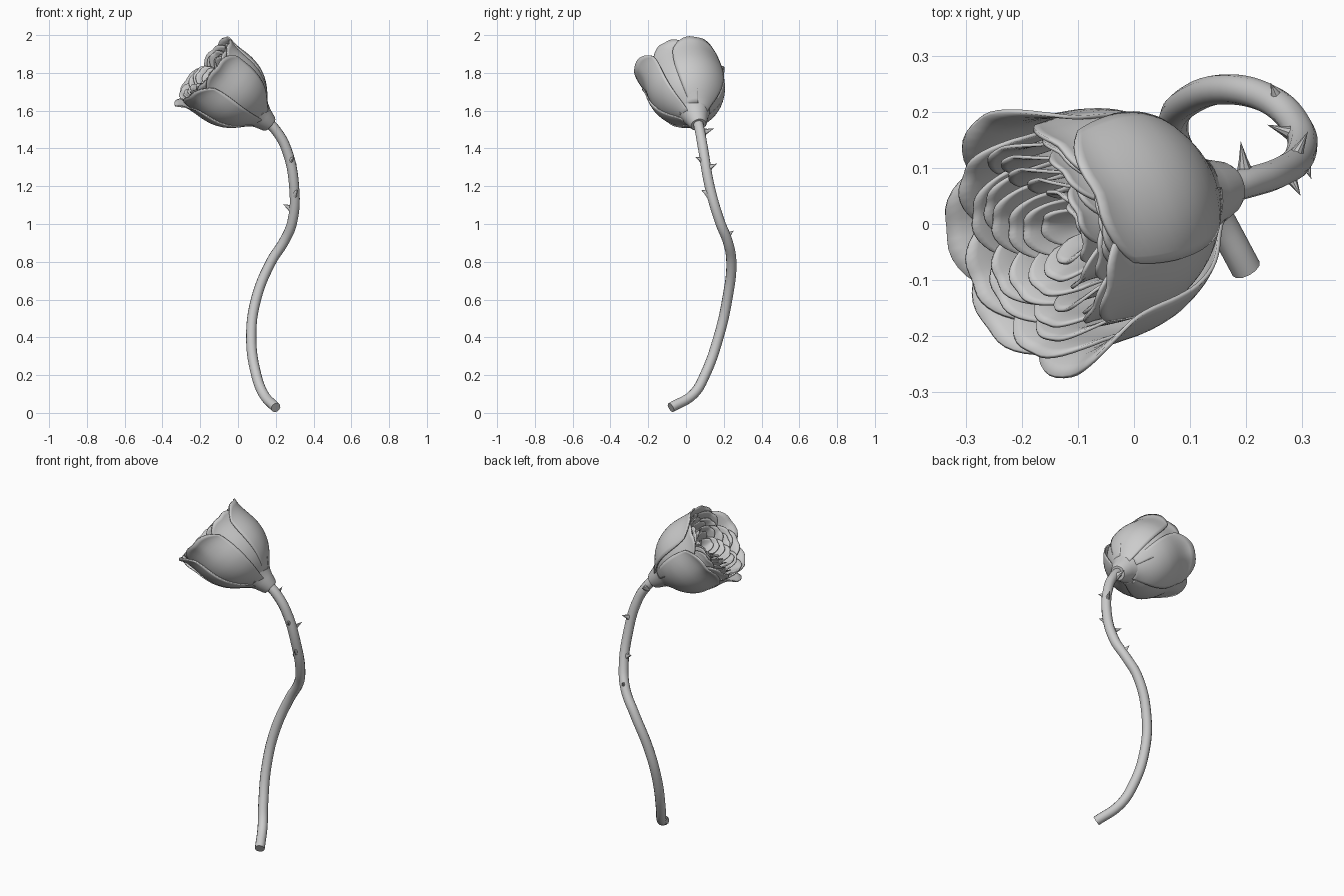
import bpy, math, random
from mathutils import Vector

if "Cube" in bpy.data.objects:
    bpy.data.objects.remove(bpy.data.objects["Cube"])

random.seed(4)
# Flower frame: N = bottom of the calyx, A = flower axis, U / V = radial directions
N = Vector((0.165, 0.065, 1.53))
A = Vector((-0.74, -0.21, 0.64)).normalized()
U = (Vector((0, 0, 1)) - A * A.z).normalized()
V = A.cross(U)


def place(t, r, phi):
    return N + A * t + (U * math.cos(phi) + V * math.sin(phi)) * r


def make(name, verts, faces, angle=40):
    me = bpy.data.meshes.new(name)
    me.from_pydata(verts, [], faces)
    me.update()
    ob = bpy.data.objects.new(name, me)
    bpy.context.collection.objects.link(ob)
    bpy.ops.object.select_all(action='DESELECT')
    bpy.context.view_layer.objects.active = ob
    ob.select_set(True)
    bpy.ops.object.shade_smooth_by_angle(angle=math.radians(angle))
    return ob


# Bud profile (distance along the axis, radius)
PROFILE = [(0.05, 0.05), (0.09, 0.083), (0.13, 0.130), (0.18, 0.170), (0.24, 0.197),
           (0.30, 0.207), (0.36, 0.204), (0.42, 0.195), (0.60, 0.185)]


def radius(t):
    for (a, ra), (b, rb) in zip(PROFILE, PROFILE[1:]):
        if t <= b:
            f = max(0, (t - a) / (b - a))
            return ra + (rb - ra) * f
    return PROFILE[-1][1]


def smooth_radius(t):
    return sum(radius(t + d) for d in (-0.02, -0.01, 0, 0.01, 0.02)) / 5


def petal(verts, faces, phi, half, t0, tip, scale, drop, flare, notch=0.008, tilt=0.006):
    rows, cols = 18, 16
    base = len(verts)
    for i in range(rows + 1):
        v = i / rows
        for j in range(cols + 1):
            w = 2 * j / cols - 1
            top = tip - drop * abs(w) ** 2.6 - notch * math.exp(-(w / 0.22) ** 2)
            t = t0 + (top - t0) * v
            r = smooth_radius(t) * scale + tilt * w
            r += flare * v ** 7 * (1 - 0.6 * w * w)
            verts.append(place(t, r, phi + w * half * (1 - 0.12 * v ** 6)))
    for i in range(rows):
        for j in range(cols):
            a = base + i * (cols + 1) + j
            faces.append((a, a + 1, a + cols + 2, a + cols + 1))


def layer(name, petals, thickness=0.007):
    verts, faces = [], []
    for p in petals:
        petal(verts, faces, *p)
    ob = make(name, verts, faces, 60)
    s = ob.modifiers.new("thickness", 'SOLIDIFY')
    s.thickness = thickness
    s.offset = 0


rad = math.radians
# Outer petals: (angle, half width, tip height, flare)
outer = [(14, 44, 0.475, 0.020), (-90, 40, 0.475, 0.055), (108, 44, 0.455, 0.055),
         (165, 38, 0.455, 0.060), (212, 40, 0.465, 0.040)]
layer("outer_petals", [(rad(p), rad(h), 0.06, tip, 1.0, 0.07, f) for p, h, tip, f in outer])
second = [(-34, 36, 0.475, 0.022), (50, 38, 0.465, 0.020), (136, 34, 0.46, 0.03),
          (190, 34, 0.46, 0.03), (243, 34, 0.465, 0.03)]
layer("second_petals", [(rad(p), rad(h), 0.08, tip, 0.94, 0.06, f) for p, h, tip, f in second])

# Inner rosette: (count, radius scale, tip height)
rings = [(7, 0.84, 0.460), (7, 0.72, 0.450), (6, 0.59, 0.440),
         (5, 0.45, 0.430), (4, 0.31, 0.420), (3, 0.17, 0.410)]
for k, (n, scale, tip) in enumerate(rings):
    layer("inner_petals_%d" % (k + 1),
          [(math.tau * (i + 0.5 * (k % 2)) / n + 0.3 * k, math.pi / n * 1.2, 0.2,
            tip + random.uniform(-0.012, 0.012), scale, 0.05, 0.018, 0.006)
           for i in range(n)], 0.006)

# Calyx: lathed cone around the flower axis
SEG = 32
calyx = [(-0.008, 0.0), (-0.008, 0.040), (0.004, 0.048), (0.045, 0.062),
         (0.085, 0.082), (0.112, 0.098), (0.116, 0.094), (0.10, 0.05), (0.10, 0.0)]
cv = [place(t, max(r, 0.0005), math.tau * j / SEG) for t, r in calyx for j in range(SEG)]
cf = [(i * SEG + j, i * SEG + (j + 1) % SEG, (i + 1) * SEG + (j + 1) % SEG, (i + 1) * SEG + j)
      for i in range(len(calyx) - 1) for j in range(SEG)]
make("calyx", cv, cf)

# Stem: bevelled curve through the bends
path = [(0.20, -0.08, 0.028), (0.135, 0.04, 0.10), (0.097, 0.10, 0.20), (0.07, 0.172, 0.40),
        (0.095, 0.218, 0.60), (0.175, 0.24, 0.80), (0.245, 0.22, 0.91), (0.287, 0.18, 1.01),
        (0.297, 0.125, 1.20), (0.255, 0.09, 1.40), (0.205, 0.074, 1.49), (0.15, 0.06, 1.55)]
cu = bpy.data.curves.new("stem", 'CURVE')
cu.dimensions = '3D'
cu.bevel_depth = 0.027
cu.bevel_resolution = 4
cu.resolution_u = 6
cu.use_fill_caps = True
sp = cu.splines.new('BEZIER')
sp.bezier_points.add(len(path) - 1)
for bp, co in zip(sp.bezier_points, path):
    bp.co = co
    bp.handle_left_type = bp.handle_right_type = 'AUTO'
stem = bpy.data.objects.new("stem", cu)
bpy.context.collection.objects.link(stem)
bpy.ops.object.select_all(action='DESELECT')
bpy.context.view_layer.objects.active = stem
stem.select_set(True)
bpy.ops.object.convert(target='MESH')
bpy.ops.object.shade_smooth_by_angle(angle=rad(40))

# Thorns: (point inside the stem, tip), slightly hooked cones
thorns = [((0.20, 0.075, 1.48), (0.19, 0.148, 1.505)), ((0.27, 0.10, 1.33), (0.297, 0.05, 1.355)),
          ((0.28, 0.105, 1.29), (0.31, 0.165, 1.32)), ((0.298, 0.13, 1.155), (0.316, 0.08, 1.18)),
          ((0.297, 0.155, 1.075), (0.237, 0.177, 1.105)), ((0.262, 0.21, 0.93), (0.243, 0.252, 0.965))]
tv, tf = [], []
for root, tip in thorns:
    root, tip = Vector(root), Vector(tip)
    d = (tip - root).normalized()
    a = d.cross(Vector((0, 0, 1))).normalized()
    b = a.cross(d)
    base = len(tv)
    for f, r in ((0.15, 0.024), (0.55, 0.011)):
        c = root.lerp(tip, f)
        tv += [c + a * r * 0.7 * math.cos(q) + b * r * math.sin(q)
               for q in (math.tau * j / 8 for j in range(8))]
    tv.append(tip)
    for j in range(8):
        k = (j + 1) % 8
        tf += [(base + j, base + k, base + 8 + k, base + 8 + j), (base + 8 + j, base + 8 + k, base + 16)]
make("thorns", tv, tf)
